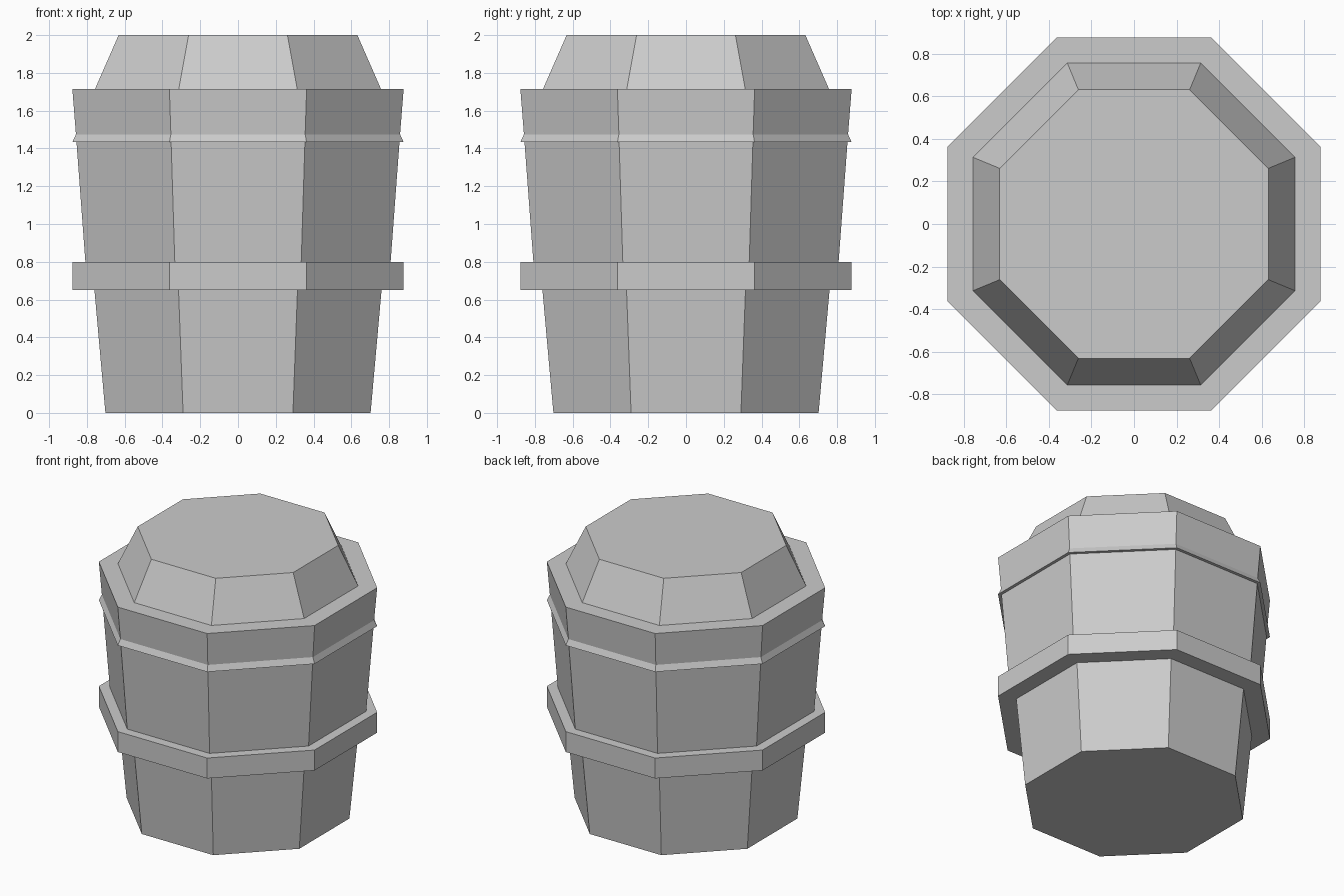
import bpy, bmesh, math

if "Cube" in bpy.data.objects:
    bpy.data.objects.remove(bpy.data.objects["Cube"])

SIDES = 8
grey = bpy.data.materials.new("grey")
grey.diffuse_color = (0.6, 0.6, 0.6, 1)
grey.use_nodes = True
grey.node_tree.nodes["Principled BSDF"].inputs["Base Color"].default_value = grey.diffuse_color


def octagon_part(name, profile):
    """Stack octagonal rings from (flat-side radius, height) pairs and cap both ends."""
    bm = bmesh.new()
    rings = []
    for apothem, z in profile:
        r = apothem / math.cos(math.pi / SIDES)
        rings.append([bm.verts.new((r * math.cos((i + 0.5) * math.tau / SIDES),
                                    r * math.sin((i + 0.5) * math.tau / SIDES), z))
                      for i in range(SIDES)])
    for low, high in zip(rings, rings[1:]):
        for i in range(SIDES):
            j = (i + 1) % SIDES
            bm.faces.new((low[i], low[j], high[j], high[i]))
    bm.faces.new(rings[0][::-1])
    bm.faces.new(rings[-1])
    mesh = bpy.data.meshes.new(name)
    bm.to_mesh(mesh)
    bm.free()
    mesh.materials.append(grey)
    obj = bpy.data.objects.new(name, mesh)
    bpy.context.collection.objects.link(obj)


# One closed shell: tapered base, middle band, upper body, flared lip, rim and lid
octagon_part("barrel", [
    (0.702, 0.0), (0.76, 0.65),        # lower body
    (0.877, 0.65), (0.877, 0.80),      # middle band
    (0.808, 0.80), (0.855, 1.433),     # upper body
    (0.877, 1.433), (0.858, 1.475),    # flared lip
    (0.877, 1.715),                    # rim
    (0.757, 1.715), (0.632, 2.0),      # sloped lid
])
